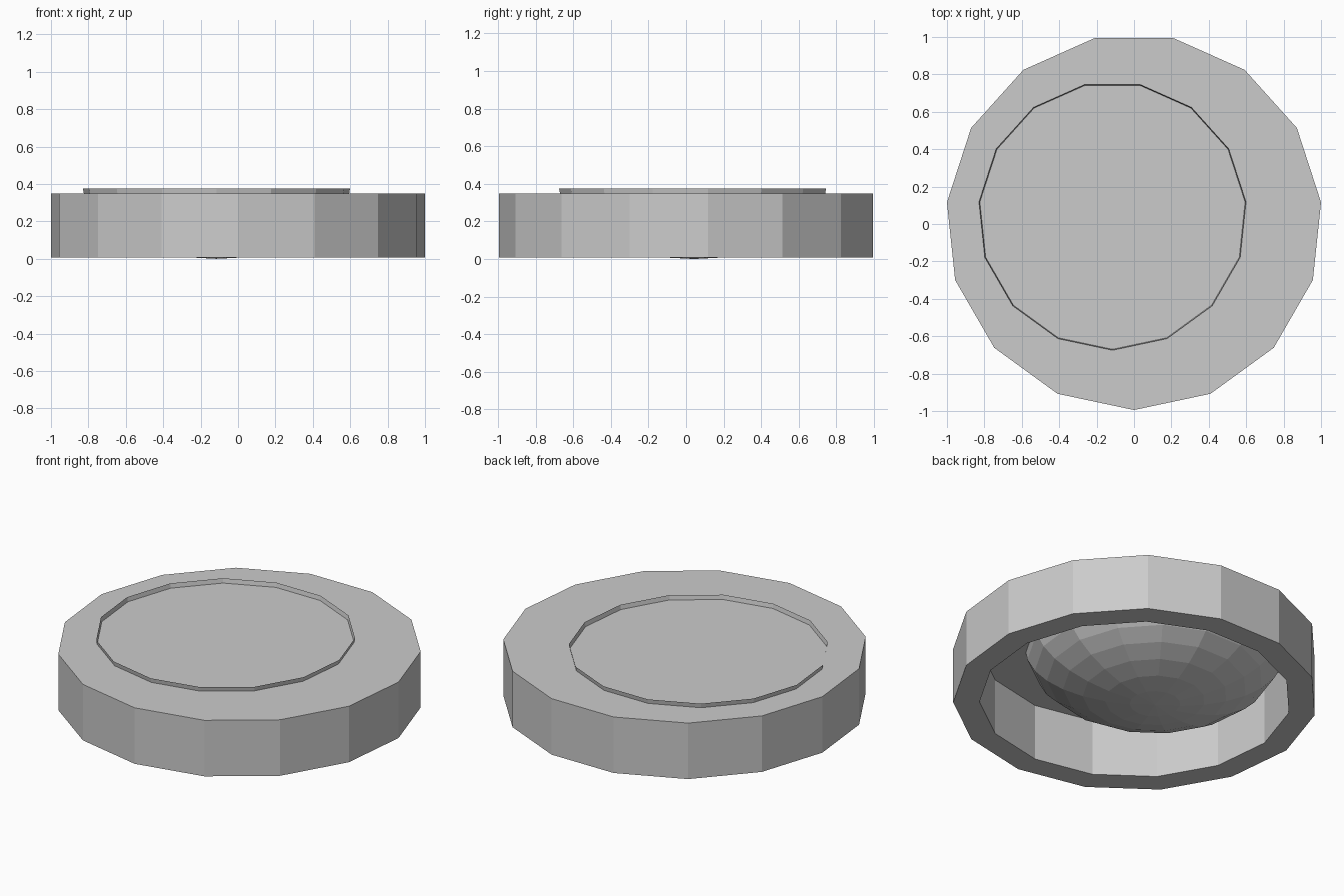
import bpy, bmesh
from math import sin, cos, pi

if "Cube" in bpy.data.objects:
    bpy.data.objects.remove(bpy.data.objects["Cube"])

SIDES = 15


def lathe(name, profile, centre):
    """Revolve (radius, z) points into a flat-faced shell; radius 0 makes a closing point."""
    bm = bmesh.new()
    rings = []
    for r, z in profile:
        count = SIDES if r > 0 else 1
        ring = []
        for i in range(count):
            a = -pi / 2 + 2 * pi * i / SIDES
            ring.append(bm.verts.new((centre[0] + r * cos(a), centre[1] + r * sin(a), z)))
        rings.append(ring)
    for lower, upper in zip(rings, rings[1:]):
        for i in range(SIDES):
            j = (i + 1) % SIDES
            if len(lower) == 1:
                bm.faces.new((lower[0], upper[j], upper[i]))
            elif len(upper) == 1:
                bm.faces.new((lower[i], lower[j], upper[0]))
            else:
                bm.faces.new((lower[i], lower[j], upper[j], upper[i]))
    mesh = bpy.data.meshes.new(name)
    bm.to_mesh(mesh)
    bm.free()
    obj = bpy.data.objects.new(name, mesh)
    bpy.context.collection.objects.link(obj)
    return obj


# Hollow outer body: inner wall, bottom lip, outer wall and thin top plate
TOP, BOTTOM = 0.348, 0.007
lathe("outer_body", [(0.86, TOP), (0.86, BOTTOM), (1.0055, BOTTOM),
                     (1.0055, TOP), (0, TOP)], (0, 0.011))

# Open half-ellipsoid bowl hanging through the top plate, off centre
BANDS, RADIUS, DEPTH = 8, 0.718, 0.375
bowl_profile = [(0, 0)]
for k in range(1, BANDS + 1):
    a = k * pi / 2 / BANDS
    bowl_profile.append((RADIUS * sin(a), DEPTH * (1 - cos(a))))
lathe("bowl", bowl_profile, (-0.115, 0.043))
